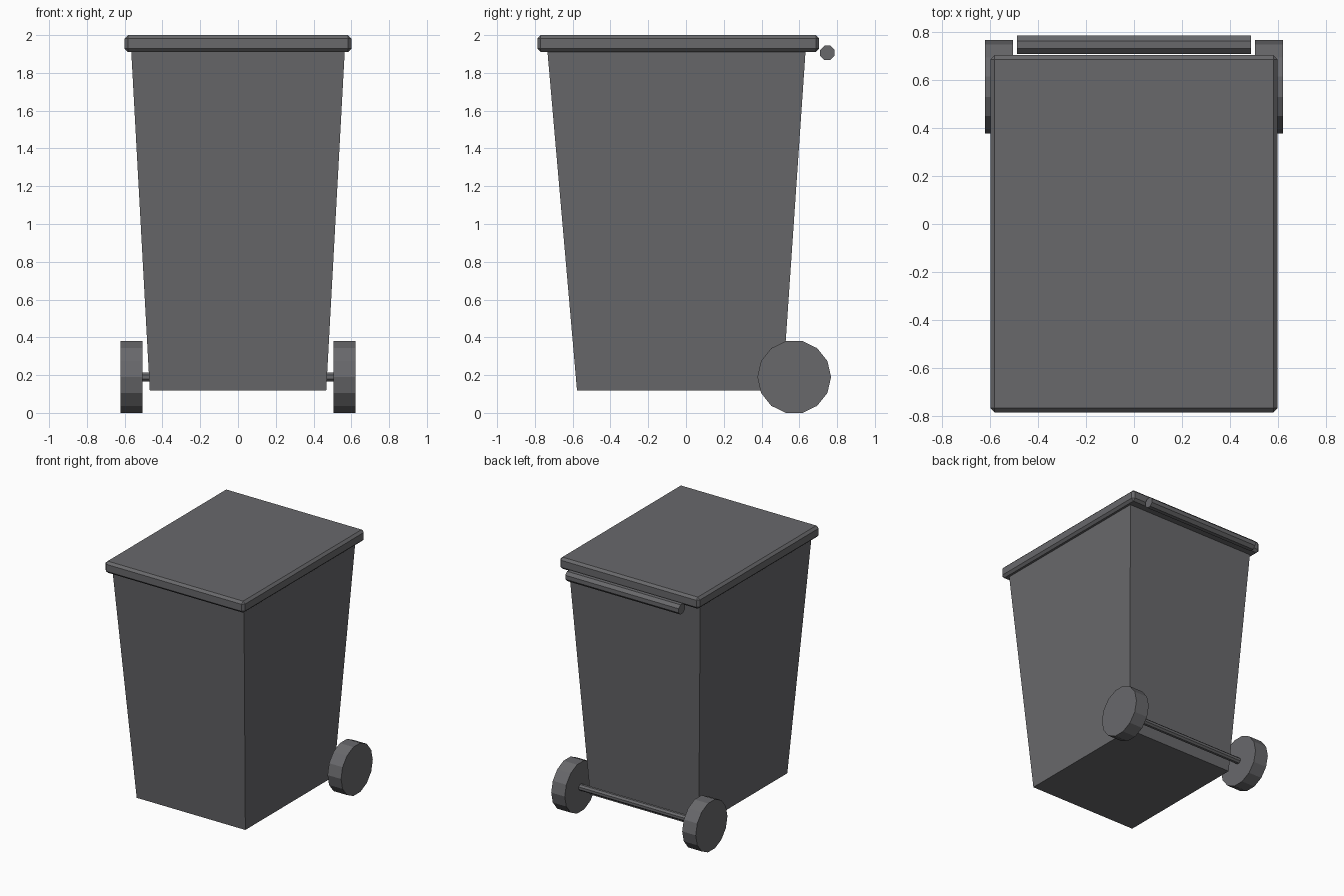
import bpy
import bmesh
import math
from mathutils import Matrix

cube = bpy.data.objects.get("Cube")
if cube:
    bpy.data.objects.remove(cube, do_unlink=True)

GREY = (0.14, 0.14, 0.148, 1)
plastic = bpy.data.materials.new("dark grey plastic")
plastic.use_nodes = True
plastic.diffuse_color = GREY
plastic.node_tree.nodes["Principled BSDF"].inputs["Base Color"].default_value = GREY


def add_object(name, bm):
    bmesh.ops.recalc_face_normals(bm, faces=bm.faces)
    mesh = bpy.data.meshes.new(name)
    bm.to_mesh(mesh)
    bm.free()
    mesh.materials.append(plastic)
    obj = bpy.data.objects.new(name, mesh)
    bpy.context.collection.objects.link(obj)
    return obj


def box(name, bottom, top):
    """Box between two rectangles, each given as (half width, front, back, z)."""
    bm = bmesh.new()
    rings = []
    for half, front, back, z in (bottom, top):
        corners = ((-half, front), (half, front), (half, back), (-half, back))
        rings.append([bm.verts.new((x, y, z)) for x, y in corners])
    low, high = rings
    bm.faces.new(low)
    bm.faces.new(high)
    for i in range(4):
        j = (i + 1) % 4
        bm.faces.new((low[i], low[j], high[j], high[i]))
    return add_object(name, bm)


def rod(name, radius, length, sides, x, y, z):
    """Faceted cylinder along x, with a flat facet facing down."""
    bm = bmesh.new()
    bmesh.ops.create_cone(bm, cap_ends=True, segments=sides,
                          radius1=radius, radius2=radius, depth=length)
    angles = [math.atan2(v.co.y, v.co.x) for v in bm.verts]
    step = 2 * math.pi / sides
    # turn so that a facet centre lies at -y, which becomes -z
    turn = (-math.pi / 2 + step / 2 - angles[0]) % step
    bmesh.ops.rotate(bm, verts=bm.verts, matrix=Matrix.Rotation(turn, 3, "Z"))
    axes = Matrix(((0, 0, 1), (1, 0, 0), (0, 1, 0)))
    bmesh.ops.rotate(bm, verts=bm.verts, matrix=axes)
    bmesh.ops.translate(bm, verts=bm.verts, vec=(x, y, z))
    return add_object(name, bm)


# Tapered body
box("body", (0.467, -0.577, 0.51, 0.118), (0.566, -0.735, 0.634, 1.93))

# Lid with chamfered edges
lid = box("lid", (0.6, -0.787, 0.705, 1.91), (0.6, -0.787, 0.705, 2.0))
bevel = lid.modifiers.new("chamfer", "BEVEL")
bevel.width = 0.018
bevel.segments = 1

# Handle bar behind the lid
rod("handle", 0.041, 0.975, 8, 0, 0.748, 1.906)

# Axle and wheels
AXLE_Y, AXLE_Z = 0.573, 0.19
rod("axle", 0.025, 1.03, 8, 0, AXLE_Y, AXLE_Z)
for side, x in (("left", 0.563), ("right", -0.563)):
    rod(side + "_wheel", 0.195, 0.116, 14, x, AXLE_Y, AXLE_Z)
